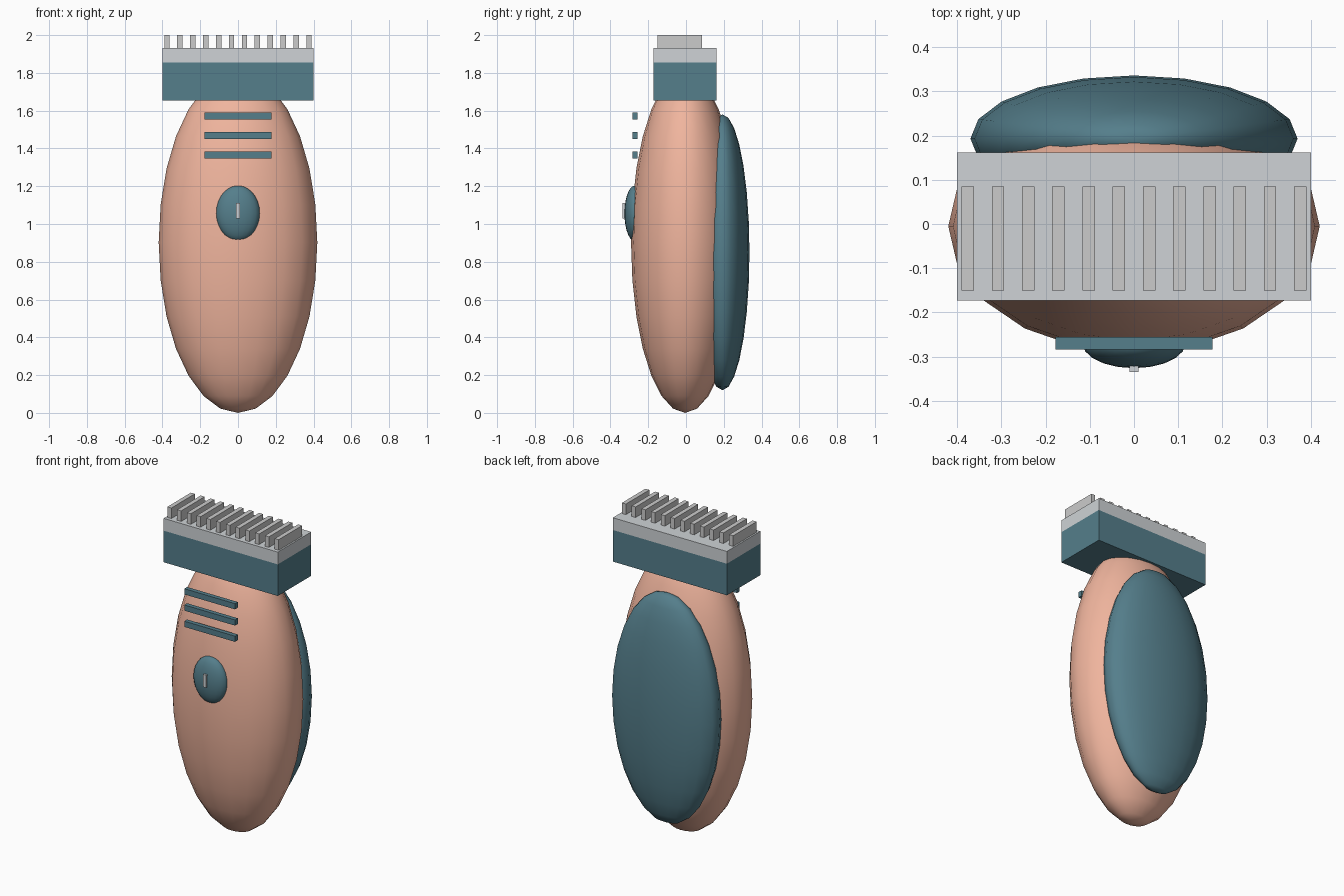
import bpy

if "Cube" in bpy.data.objects:
    bpy.data.objects.remove(bpy.data.objects["Cube"])


def material(name, rgb):
    m = bpy.data.materials.new(name)
    m.diffuse_color = (*rgb, 1)
    m.use_nodes = True
    m.node_tree.nodes["Principled BSDF"].inputs["Base Color"].default_value = m.diffuse_color
    return m


SALMON = material("salmon", (0.87, 0.46, 0.34))
TEAL = material("teal", (0.09, 0.21, 0.26))
SILVER = material("silver", (0.62, 0.65, 0.67))


def finish(name, mat):
    ob = bpy.context.object
    ob.name = name
    bpy.ops.object.transform_apply(location=False, rotation=False, scale=True)
    if mat:
        ob.data.materials.append(mat)
    return ob


def ellipsoid(name, centre, radii, mat, segments=20, rings=14):
    bpy.ops.mesh.primitive_uv_sphere_add(segments=segments, ring_count=rings,
                                         radius=1, location=centre)
    bpy.context.object.scale = radii
    ob = finish(name, mat)
    bpy.ops.object.shade_smooth()
    return ob


def box(name, lo, hi, mat=None):
    bpy.ops.mesh.primitive_cube_add(
        size=1, location=[(a + b) / 2 for a, b in zip(lo, hi)])
    bpy.context.object.scale = [b - a for a, b in zip(lo, hi)]
    return finish(name, mat)


# Handle: main shell and the grip panel on its back
ellipsoid("body_shell", (0, -0.005, 0.902), (0.42, 0.286, 0.902), SALMON)
ellipsoid("back_grip", (0, 0.193, 0.85), (0.37, 0.143, 0.73), TEAL)

# Cutting head: housing and blade plate
box("head_housing", (-0.4, -0.173, 1.655), (0.4, 0.162, 1.855), TEAL)
box("blade_plate", (-0.4, -0.173, 1.855), (0.4, 0.162, 1.933), SILVER)

# Row of comb teeth
for i in range(12):
    x = -0.376 + i * 0.752 / 11
    box(f"comb_tooth_{i + 1}", (x - 0.014, -0.15, 1.925), (x + 0.014, 0.085, 2.0))

# Grip bars above the switch
for i, z in enumerate((1.365, 1.468, 1.571)):
    box(f"grip_bar_{i + 1}", (-0.178, -0.284, z - 0.018), (0.178, -0.256, z + 0.018), TEAL)

# Power switch and its indicator mark
ellipsoid("switch_button", (0, -0.271, 1.056), (0.116, 0.055, 0.147), TEAL)
box("switch_mark", (-0.01, -0.335, 1.03), (0.01, -0.32, 1.11), SILVER)
